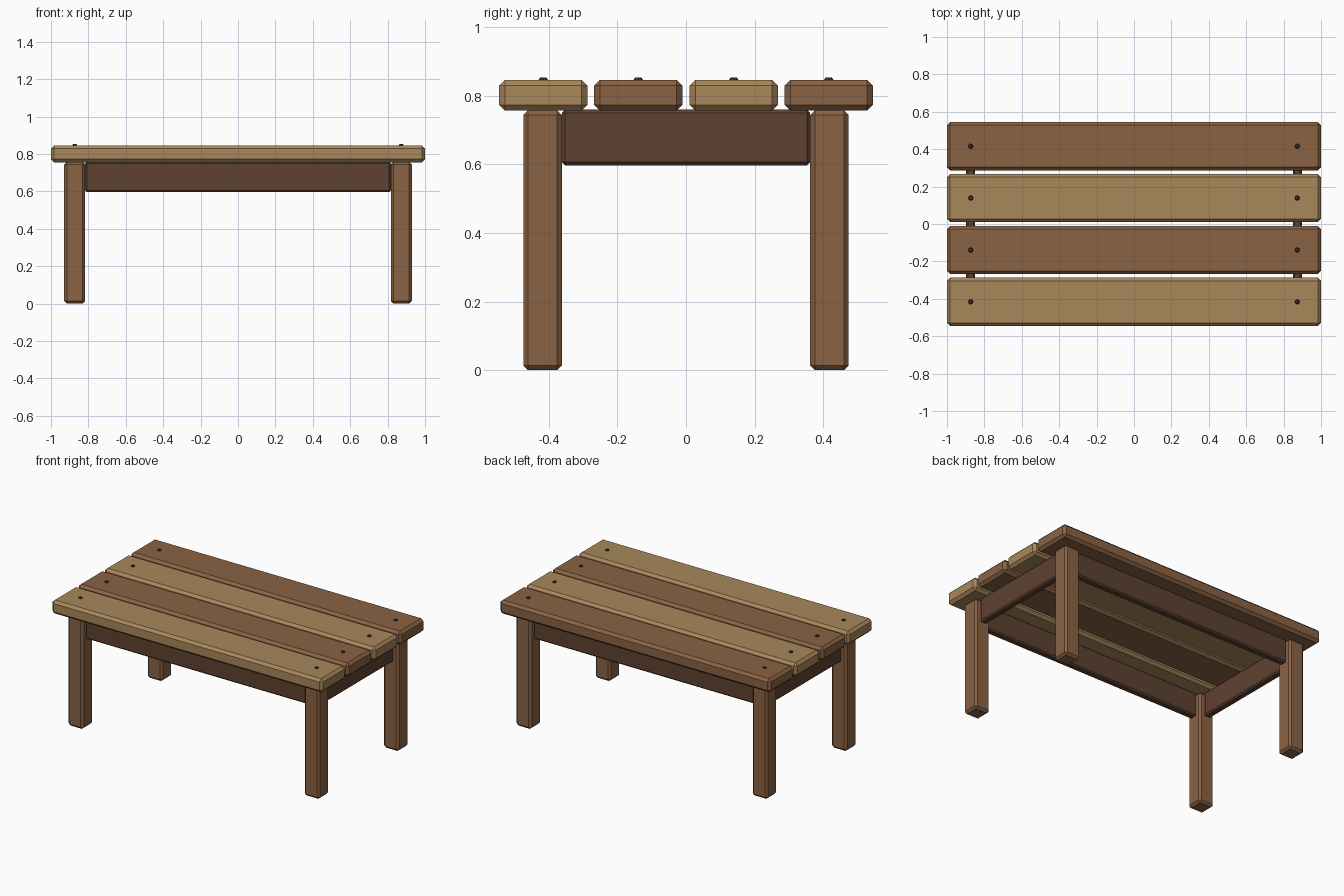
import bpy
import bmesh

if "Cube" in bpy.data.objects:
    bpy.data.objects.remove(bpy.data.objects["Cube"])


def material(name, rgb):
    # sRGB 0-255 to linear diffuse colour
    m = bpy.data.materials.new(name)
    m.diffuse_color = [((c / 255 + 0.055) / 1.055) ** 2.4 for c in rgb] + [1]
    m.use_nodes = True
    m.node_tree.nodes["Principled BSDF"].inputs["Base Color"].default_value = m.diffuse_color
    return m


light_wood = material("light_wood", (168, 135, 91))
brown_wood = material("brown_wood", (138, 99, 68))
dark_wood = material("dark_wood", (94, 66, 48))
dark_metal = material("dark_metal", (66, 47, 36))


def finish(name, bm, mat):
    mesh = bpy.data.meshes.new(name)
    bm.to_mesh(mesh)
    bm.free()
    mesh.materials.append(mat)
    ob = bpy.data.objects.new(name, mesh)
    bpy.context.collection.objects.link(ob)


def beam(name, center, size, chamfer, mat):
    # Box with chamfered edges
    bm = bmesh.new()
    bmesh.ops.create_cube(bm, size=1)
    for v in bm.verts:
        v.co = [c + s * k for c, s, k in zip(center, size, v.co)]
    bmesh.ops.bevel(bm, geom=bm.edges[:], offset=chamfer, segments=1,
                    affect='EDGES', profile=0.5)
    finish(name, bm, mat)


def bolt(name, x, y, z):
    # Low tapered bolt head
    bm = bmesh.new()
    bmesh.ops.create_cone(bm, cap_ends=True, segments=8,
                          radius1=0.017, radius2=0.009, depth=0.012)
    bmesh.ops.translate(bm, verts=bm.verts, vec=(x, y, z))
    finish(name, bm, dark_metal)


LEG_X, LEG_Y, LEG_W = 0.873, 0.418, 0.112
PLANK_Y = (-0.416, -0.139, 0.139, 0.416)

# Table top planks in alternating wood, with a bolt at each end
for i, y in enumerate(PLANK_Y):
    beam("plank", (0, y, 0.801), (2, 0.258, 0.09), 0.017,
         brown_wood if i % 2 else light_wood)
    for sx in (-1, 1):
        bolt("bolt", sx * LEG_X, y, 0.847)

# Legs
for sx in (-1, 1):
    for sy in (-1, 1):
        beam("leg", (sx * LEG_X, sy * LEG_Y, 0.379),
             (LEG_W, LEG_W, 0.758), 0.014, brown_wood)

# Rails between the legs
for s in (-1, 1):
    beam("long_rail", (0, s * LEG_Y, 0.678),
         (2 * LEG_X - LEG_W, 0.048, 0.162), 0.009, dark_wood)
    beam("side_rail", (s * LEG_X, 0, 0.678),
         (0.048, 2 * LEG_Y - LEG_W, 0.162), 0.009, dark_wood)
